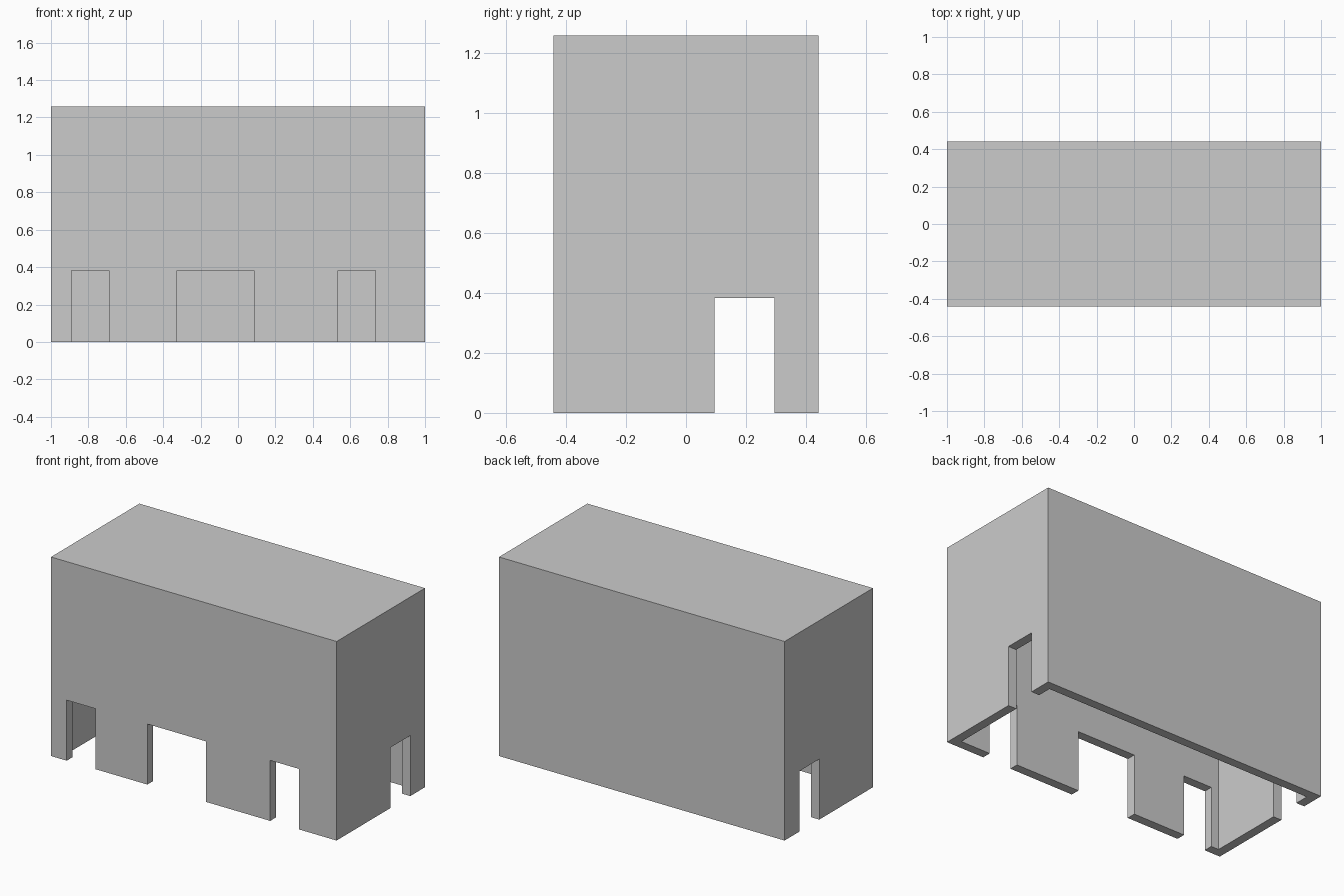
import bpy

if "Cube" in bpy.data.objects:
    bpy.data.objects.remove(bpy.data.objects["Cube"])

W, D, H = 2.0, 0.884, 1.26     # outer size
T = 0.057                      # wall thickness
ROOF = 0.02                    # roof thickness
DOOR_H = 0.383


def box(name, x0, x1, y0, y1, z0, z1):
    bpy.ops.mesh.primitive_cube_add(
        size=1, location=((x0 + x1) / 2, (y0 + y1) / 2, (z0 + z1) / 2))
    ob = bpy.context.object
    ob.name = name
    ob.scale = (x1 - x0, y1 - y0, z1 - z0)
    bpy.ops.object.transform_apply(location=True, rotation=False, scale=True)
    return ob


def cut(target, cutter):
    cutter.hide_render = True
    cutter.display_type = 'WIRE'
    mod = target.modifiers.new(cutter.name, 'BOOLEAN')
    mod.operation = 'DIFFERENCE'
    mod.solver = 'EXACT'
    mod.object = cutter
    bpy.context.view_layer.objects.active = target
    bpy.ops.object.modifier_apply(modifier=mod.name)
    bpy.data.objects.remove(cutter)


# Hollow building shell, open underneath
shell = box("building_shell", -W / 2, W / 2, -D / 2, D / 2, 0, H)
cut(shell, box("interior_cutter", -W / 2 + T, W / 2 - T,
               -D / 2 + T, D / 2 - T, -0.2, H - ROOF))

# Front openings: two narrow doors and a wide one
for x0, x1 in ((-0.89, -0.69), (-0.325, 0.085), (0.535, 0.735)):
    cut(shell, box("front_door_cutter", x0, x1, -D / 2 - 0.1, -D / 2 + T + 0.05,
                   -0.1, DOOR_H))

# Matching doors through both side walls
cut(shell, box("side_door_cutter", -W / 2 - 0.1, W / 2 + 0.1, 0.095, 0.295,
               -0.1, DOOR_H))
